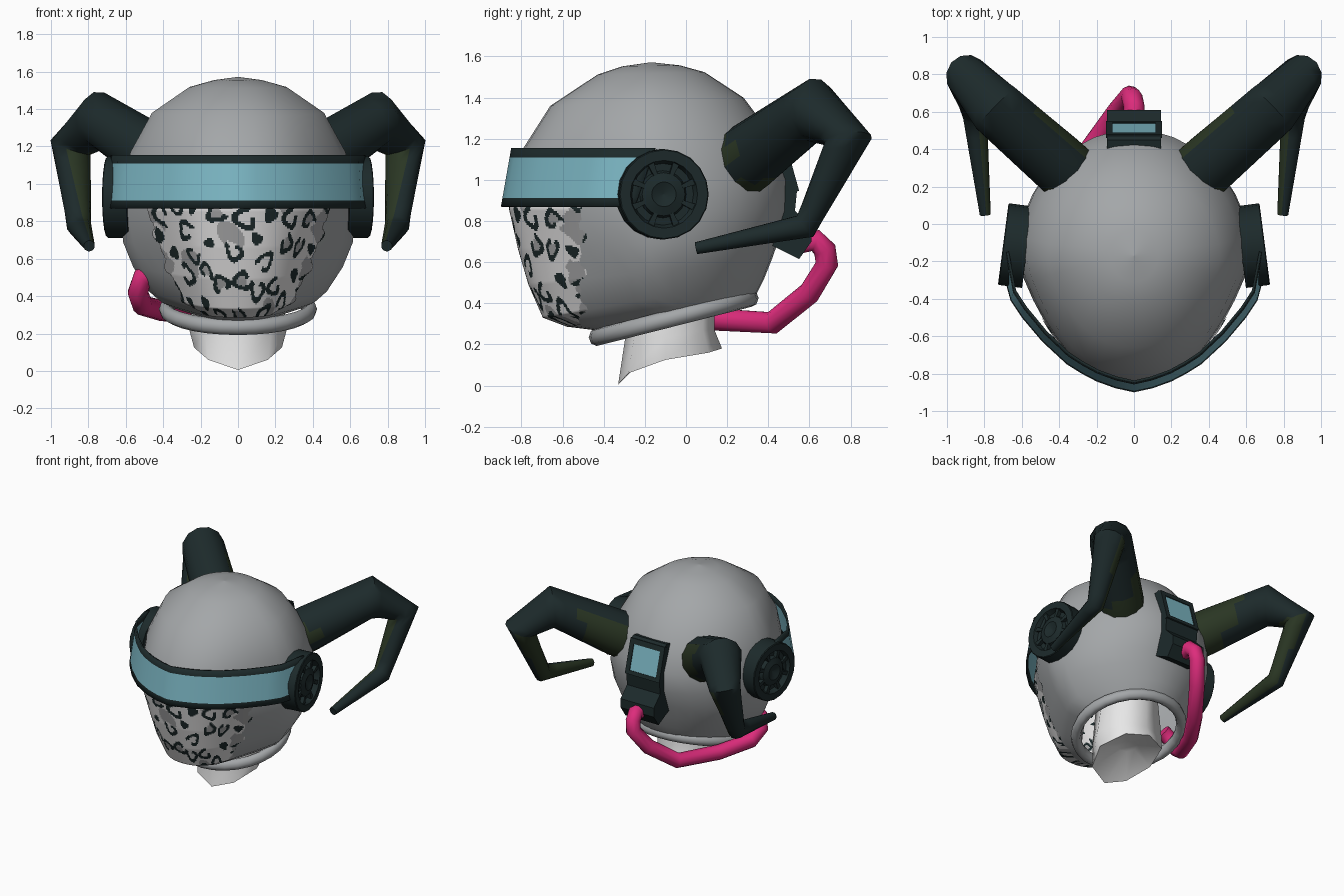
import bpy, bmesh, math, random
from mathutils import Vector as V

if "Cube" in bpy.data.objects:
    bpy.data.objects.remove(bpy.data.objects["Cube"])

random.seed(7)
pi = math.pi


def material(name, r, g, b):
    m = bpy.data.materials.new(name)
    m.diffuse_color = (r, g, b, 1)
    m.use_nodes = True
    m.node_tree.nodes["Principled BSDF"].inputs["Base Color"].default_value = m.diffuse_color
    return m


GREY = material("shell grey", .37, .385, .395)
DARK = material("dark teal", .012, .023, .024)
BLUE = material("visor blue", .20, .47, .55)
PINK = material("hose pink", .72, .025, .20)
OLIVE = material("dark olive", .023, .037, .017)
WHITE = material("neck white", .82, .82, .82)
PALE = material("mask pale grey", .78, .77, .77)
MID = material("mask mid grey", .38, .38, .385)


def build(name, verts, faces, mats, rule=None, angle=40, recalc=True):
    """Make an object; rule(face) gives the material index."""
    bm = bmesh.new()
    vs = [bm.verts.new(v) for v in verts]
    for f in faces:
        bm.faces.new([vs[i] for i in f])
    bmesh.ops.delete(bm, geom=[v for v in bm.verts if not v.link_faces], context='VERTS')
    if recalc:
        bmesh.ops.recalc_face_normals(bm, faces=bm.faces)
    bm.normal_update()
    for f in bm.faces:
        f.material_index = rule(f) if rule else 0
    me = bpy.data.meshes.new(name)
    bm.to_mesh(me)
    bm.free()
    ob = bpy.data.objects.new(name, me)
    bpy.context.collection.objects.link(ob)
    for m in mats:
        me.materials.append(m)
    bpy.ops.object.select_all(action='DESELECT')
    ob.select_set(True)
    bpy.context.view_layer.objects.active = ob
    bpy.ops.object.shade_smooth_by_angle(angle=math.radians(angle))
    return ob


def loft(name, rings, mats, rule=None, caps=(False, False), angle=40, loop=False):
    n, k = len(rings[0]), len(rings)
    verts = [p for r in rings for p in r]
    faces = [(i * n + j, i * n + (j + 1) % n, (i + 1) % k * n + (j + 1) % n, (i + 1) % k * n + j)
             for i in range(k if loop else k - 1) for j in range(n)]
    if caps[0]:
        faces.append(tuple(range(n)))
    if caps[1]:
        faces.append(tuple(range((k - 1) * n, k * n)))
    return build(name, verts, faces, mats, rule, angle)


def tube(name, pts, radii, sides, mats, rule=None, sub=1, angle=40):
    """Sweep a round section along a path with mitred bends."""
    pts = [V(p) for p in pts]
    rings = []
    ref = V((0, 0, 1))
    for i, p in enumerate(pts):
        a = (p - pts[i - 1]).normalized() if i else None
        b = (pts[i + 1] - p).normalized() if i < len(pts) - 1 else None
        t = ((a or b) + (b or a)).normalized()
        ref = (ref - t * ref.dot(t)).normalized()
        w = t.cross(ref)
        rings.append([p + radii[i] * (math.cos(q) * ref + math.sin(q) * w)
                      for q in [2 * pi * (j + .5) / sides for j in range(sides)]])
    fine = [[p.lerp(q, s / sub) for p, q in zip(r0, r1)]
            for r0, r1 in zip(rings, rings[1:]) for s in range(sub)] + [rings[-1]]
    return loft(name, fine, mats, rule, (True, True), angle)


# Helmet rings: front y, front z, back y, back z, half width
SHELL = [(-.17, 1.572, -.169, 1.572, .001), (-.31, 1.552, -.03, 1.557, .13), (-.43, 1.512, .09, 1.524, .26),
         (-.66, 1.36, .28, 1.40, .46), (-.80, 1.14, .43, 1.20, .575), (-.85, .98, .505, 1.0, .615),
         (-.855, .86, .50, .85, .625), (-.81, .66, .455, .72, .615), (-.76, .49, .42, .62, .56),
         (-.69, .33, .38, .52, .475), (-.57, .285, .345, .45, .41), (-.45, .27, .33, .43, .375)]


def shell(t, th, off=0):
    i = min(int(t), len(SHELL) - 2)
    yf, zf, yb, zb, a = [p + (q - p) * (t - i) for p, q in zip(SHELL[i], SHELL[i + 1])]
    k = (1 - math.cos(th)) / 2
    depth = .13 * min(1, t / 5) + .09 * max(0, min(1, (t - 6)))
    pinch = 1 - depth * max(0, math.cos(th)) * abs(math.sin(th)) * 2
    return V(((a + off) * math.sin(th) * pinch, yf - off + (yb - yf + 2 * off) * k, zf + (zb - zf) * k))


loft("helmet_shell", [[shell(t, 2 * pi * j / 36) for j in range(36)] for t in range(len(SHELL))], [GREY], angle=70)

# Spotted lower face mask: thin skin over the shell, with a matching lining
spots = []
for _ in range(4000):
    c = (random.uniform(-.85, .85), random.uniform(.27, .9))
    if all(math.hypot(c[0] - s[0], c[1] - s[1]) > .13 for s in spots):
        spots.append((*c, random.uniform(.06, .078), random.uniform(-.7, .9), random.uniform(.6, .9),
                      random.uniform(0, 2 * pi), random.random() < .22))
COLS, ROWS = 180, 84


def mask_tone(u, z):
    for sx, sz, rad, rot, squash, gap, solid in spots:
        dx, dz = u - sx, z - sz
        a = dx * math.cos(rot) + dz * math.sin(rot)
        b = (dz * math.cos(rot) - dx * math.sin(rot)) / squash
        ang = math.atan2(b, a)
        d = math.hypot(a, b) / rad * (1 + .14 * math.sin(3 * ang + gap))
        if d < 1:
            if solid:
                return 1 if d < .65 else 0
            if d < .52:
                return 2 if math.sin(gap * 5) > -.2 else 0
            return 1 if math.cos(ang - gap) < .88 else 0
    return 2 if math.sin(9 * u + 2) * math.sin(11 * z + 4 * u) > .72 or abs(u) > .62 + .05 * math.sin(30 * z) else 0


for name, off in (("face_mask", .006), ("face_mask_lining", -.012)):
    grid = [shell(5.8 + 4.2 * r / ROWS, -1.25 + 2.5 * c / COLS, off) for r in range(ROWS + 1) for c in range(COLS + 1)]
    mfaces, tone = [], []
    for r in range(ROWS):
        for c in range(COLS):
            i = r * (COLS + 1) + c
            q = grid[i]
            if q.y < -.51 + .015 * math.sin(37 * q.z) + .01 * math.sin(71 * q.z):
                mfaces.append((i, i + COLS + 1, i + COLS + 2, i + 1))
                tone.append(mask_tone(.68 * (-1.25 + 2.5 * (c + .5) / COLS), q.z))
    tones = iter(tone)
    build(name, grid, mfaces, [PALE, DARK, MID], lambda f: next(tones), 70, recalc=False)

# Visor band: bottom path leaning back towards the top, blue glass in a dark frame
HALF = [(0, -.90), (.10, -.878), (.20, -.842), (.28, -.80), (.36, -.75), (.49, -.63), (.60, -.50), (.66, -.41),
        (.69, -.30), (.70, -.25)]
path = [(-x, y) for x, y in HALF[:0:-1]] + HALF
vv = []
for z in (.87, .912, 1.108, 1.155):
    k = (z - .87) / .285
    for x, y in path:
        vv.append((x * (1 - .025 * k), y + .05 * k + (.05 * k if abs(x) > .68 else 0), z))
n = len(path)
vf = [(i * n + j, i * n + j + 1, (i + 1) * n + j + 1, (i + 1) * n + j) for i in range(3) for j in range(n - 1)]
visor = build("visor", vv, vf, [DARK, BLUE], lambda f: int(.95 < f.calc_center_median().z < 1.08
              and abs(f.calc_center_median().x) < .675), 50, recalc=False)
sol = visor.modifiers.new("thickness", 'SOLIDIFY')
sol.thickness = .014

# Round ear pods: turned profile with ribs in the groove
PROFILE = [(.22, -.03), (.22, .095), (.215, .10), (.165, .10), (.15, .06), (.115, .06), (.105, .085), (.06, .10), (.001, .075)]
for s, side in ((1, "right"), (-1, "left")):
    def place(h, r, a):
        out, fwd = V((1, .13, 0)).normalized(), V((-.13, 1, 0)).normalized()
        p = V((.60, -.12, .93)) + out * h + fwd * (r * math.cos(a)) + V((0, 0, r * math.sin(a)))
        return V((p.x * s, p.y, p.z))
    loft("ear_pod_" + side, [[place(h, r, 2 * pi * j / 20) for j in range(20)] for r, h in PROFILE],
         [DARK], caps=(True, True), angle=25)
    for k in range(8):
        a = 2 * pi * (k + .5) / 8
        loft(f"ear_pod_rib_{side}_{k}", [[place(h, r, a + d) for r, d in ((.10, -.1), (.17, -.1), (.17, .1), (.10, .1))]
             for h in (.05, .09)], [DARK], caps=(True, True), angle=20)

# Bent horns with olive patches near the root and on the inner side
HORN = [(.28, .21, 1.04), (.40, .32, 1.12), (.74, .62, 1.34), (.895, .79, 1.195), (.85, .58, .775), (.795, .05, .668)]
for s, side in ((1, "right"), (-1, "left")):
    def horn_rule(f):
        c, nrm = f.calc_center_median(), f.normal
        root = abs(c.x) < .50 + .05 * math.sin(40 * c.z) and nrm.z < .55
        inner = c.z < 1.17 and abs(c.x) > .76 and nrm.x * s < -.12
        return int(root or inner)
    tube("horn_" + side, [(x * s, y, z) for x, y, z in HORN], [.17, .168, .155, .116, .066, .03], 12,
         [DARK, OLIVE], horn_rule, 6, 50)

# Collar roll around the tilted neck opening
collar = []
for i in range(28):
    a = 2 * pi * i / 28
    d = V((math.sin(a), -math.cos(a), 0))
    c = V((.385 * d.x, -.06 + .375 * d.y, .33 + .095 * d.y))
    collar.append([c + d * (.038 * math.cos(q)) + V((0, 0, .043 * math.sin(q))) for q in [2 * pi * j / 8 for j in range(8)]])
loft("collar", collar, [GREY], loop=True, angle=60)

# Neck with a pointed front hem and a hollowed underside
HEM = [(0, -.33, .005), (.16, -.28, .06), (.235, -.10, .125), (.17, .11, .16), (0, .175, .18)]
hem = [V(p) for p in HEM] + [V((-x, y, z)) for x, y, z in HEM[3:0:-1]]
mid = [V((p.x * 1.12, -.085 + (p.y + .085) * .86, .23 + .04 * (p.y > 0))) for p in hem]
top = [V((p.x * .9, -.085 + (p.y + .085) * .88, .55)) for p in hem]
core = [V((p.x * .3, -.05 + p.y * .3, .20)) for p in hem]
loft("neck", [core, hem, mid, top], [WHITE], caps=(True, True), angle=75)

# Rear pack: side profile extruded across, with a framed screen on its upper half
PACK = [(.38, 1.20), (.45, 1.215), (.47, 1.20), (.54, .95), (.53, .85), (.61, .77), (.61, .70), (.55, .615), (.42, .68)]
loft("rear_pack", [[V((x, y, z)) for y, z in PACK] for x in (-.145, .145)], [DARK], caps=(True, True), angle=20)
down = V((0, .07, -.25)).normalized()
outw = V((0, .25, .07)).normalized()
base = V((0, .47, 1.20))


def plate(name, x0, x1, d0, d1, h, mat):
    loft(name, [[base + down * d + outw * k + V((x, 0, 0)) for x, d in ((x0, d0), (x1, d0), (x1, d1), (x0, d1))]
                for k in (-.01, h)], [mat], caps=(True, True), angle=20)


plate("screen", -.115, .115, .04, .235, .003, BLUE)
for s in (-1, 1):
    plate(f"screen_side_frame_{s}", s * .115, s * .15, 0, .265, .009, DARK)
plate("screen_top_frame", -.15, .15, 0, .04, .009, DARK)
plate("screen_bottom_frame", -.15, .15, .235, .265, .009, DARK)

# Hose from the pack round to the left cheek
HOSE = [(0, .53, .69), (0, .63, .705), (-.01, .675, .66), (-.02, .685, .59), (-.09, .60, .45), (-.22, .42, .305),
        (-.40, .16, .32), (-.51, -.08, .35), (-.535, -.17, .42), (-.51, -.20, .50), (-.44, -.20, .54)]
tube("hose", HOSE, [.056] * len(HOSE), 10, [PINK], angle=60)
